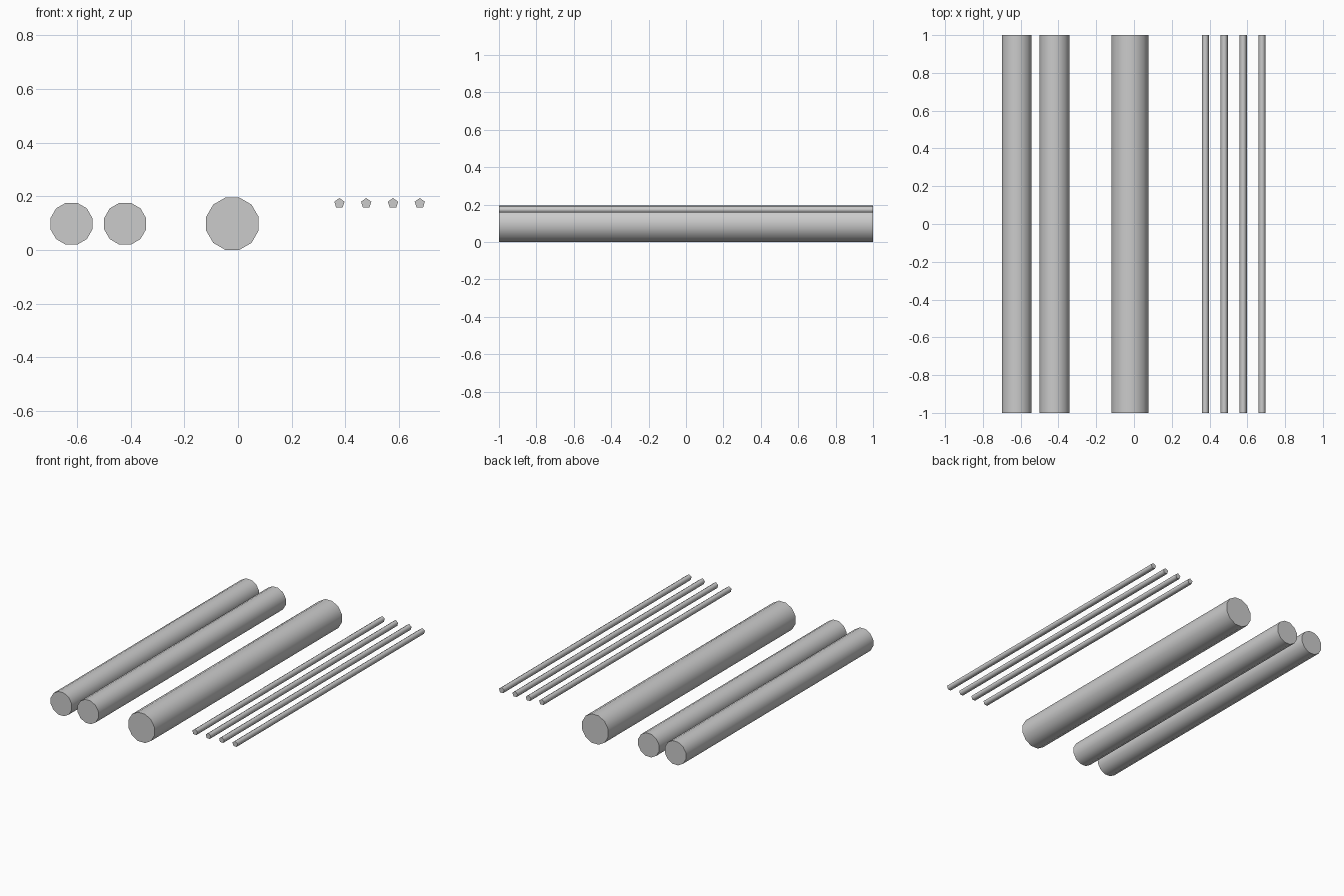
import bpy, bmesh, math
from mathutils import Vector

if "Cube" in bpy.data.objects:
    bpy.data.objects.remove(bpy.data.objects["Cube"])

LENGTH = 2.0


def bar(name, x, z, radius, sides, phase):
    """Closed smooth-sided prism running along y."""
    bm = bmesh.new()
    angles = [phase + 2 * math.pi * i / sides for i in range(sides)]
    ends = [[bm.verts.new((radius * math.cos(a), y, radius * math.sin(a))) for a in angles]
            for y in (-LENGTH / 2, LENGTH / 2)]
    front, back = ends
    for i in range(sides):
        j = (i + 1) % sides
        bm.faces.new((front[i], front[j], back[j], back[i])).smooth = True
    bm.faces.new(front)
    bm.faces.new(back[::-1])
    bmesh.ops.recalc_face_normals(bm, faces=bm.faces[:])
    # keep the rims of the end caps crisp
    for e in bm.edges:
        if abs(e.verts[0].co.y - e.verts[1].co.y) < 1e-6:
            e.smooth = False
    mesh = bpy.data.meshes.new(name)
    bm.to_mesh(mesh)
    bm.free()
    obj = bpy.data.objects.new(name, mesh)
    obj.location = Vector((x, 0, z))
    bpy.context.collection.objects.link(obj)
    return obj


AXIS_Z = 0.0975

# thick central pipe
bar("main_pipe", -0.021, AXIS_Z, 0.101, 12, math.radians(15))

# pair of medium pipes
for i in range(2):
    bar(f"medium_pipe_{i + 1}", -0.621 + 0.2 * i, AXIS_Z, 0.081, 12, math.radians(15))

# four thin five-sided cables
for i in range(4):
    bar(f"thin_cable_{i + 1}", 0.378 + 0.1 * i, 0.1735, 0.02, 5, math.radians(90))
